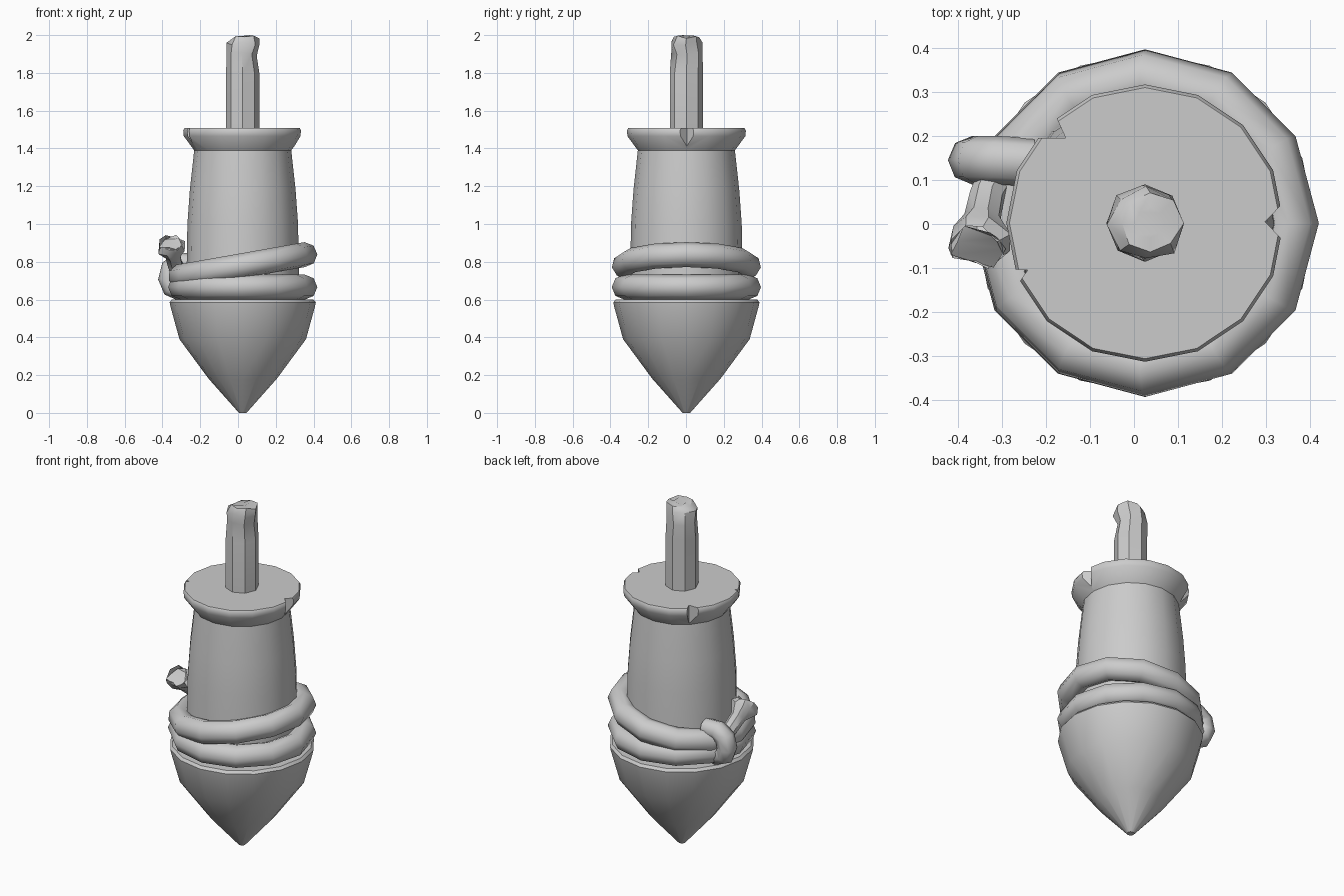
import bpy, bmesh, random
from math import sin, cos, pi, radians
from mathutils import Vector

random.seed(4)
AXIS = Vector((0.025, 0.002, 0))

if "Cube" in bpy.data.objects:
    bpy.data.objects.remove(bpy.data.objects["Cube"])

mat = bpy.data.materials.new("plain grey")
mat.use_nodes = True
mat.diffuse_color = (0.6, 0.6, 0.6, 1)
mat.node_tree.nodes["Principled BSDF"].inputs["Base Color"].default_value = (0.6, 0.6, 0.6, 1)


def finish(obj, angle):
    """Give the material and smooth shading with sharp edges kept."""
    obj.data.materials.clear()
    obj.data.materials.append(mat)
    bpy.ops.object.select_all(action="DESELECT")
    obj.select_set(True)
    bpy.context.view_layer.objects.active = obj
    bpy.ops.object.shade_smooth_by_angle(angle=radians(angle))
    return obj


def mesh_object(name, bm):
    bmesh.ops.recalc_face_normals(bm, faces=bm.faces)
    mesh = bpy.data.meshes.new(name)
    bm.to_mesh(mesh)
    bm.free()
    obj = bpy.data.objects.new(name, mesh)
    bpy.context.collection.objects.link(obj)
    return obj


def loft(name, rings, sides, jitter=None):
    """Stack rings of (radius, z, x shift, y shift) and cap both ends."""
    bm = bmesh.new()
    loops = []
    for i, (r, z, dx, dy) in enumerate(rings):
        j = jitter[i] if jitter else 0
        loop = []
        for k in range(sides):
            a = 2 * pi * k / sides
            rr = r * (1 + random.uniform(-j, j))
            zz = z + random.uniform(-j, j) * 0.1
            loop.append(bm.verts.new(AXIS + Vector((dx + rr * cos(a), dy + rr * sin(a), zz))))
        loops.append(loop)
    for lo, hi in zip(loops, loops[1:]):
        for k in range(sides):
            n = (k + 1) % sides
            bm.faces.new((lo[k], lo[n], hi[n], hi[k]))
    bm.faces.new(loops[0][::-1])
    bm.faces.new(loops[-1])
    return mesh_object(name, bm)


def tube(name, points, radius, cyclic=False, radii=None):
    """Sweep a round rope along the points."""
    curve = bpy.data.curves.new(name, "CURVE")
    curve.dimensions = "3D"
    curve.bevel_depth = radius
    curve.bevel_resolution = 2
    curve.use_fill_caps = not cyclic
    spline = curve.splines.new("POLY")
    spline.points.add(len(points) - 1)
    for i, (p, q) in enumerate(zip(spline.points, points)):
        p.co = (*q, 1)
        p.radius = radii[i] if radii else 1
    spline.use_cyclic_u = cyclic
    obj = bpy.data.objects.new(name, curve)
    bpy.context.collection.objects.link(obj)
    bpy.ops.object.select_all(action="DESELECT")
    obj.select_set(True)
    bpy.context.view_layer.objects.active = obj
    bpy.ops.object.convert(target="MESH")
    return finish(bpy.context.object, 60)


# Pointed lower bowl
bowl = [(0.02, 0), (0.18, 0.18), (0.335, 0.39), (0.383, 0.565), (0.387, 0.585), (0.375, 0.6)]
finish(loft("pointed_bowl", [(r, z, 0, 0) for r, z in bowl], 16), 40)

# Upper body with flared rim
body = [(0.3, 0.58), (0.293, 1.0), (0.28, 1.18), (0.257, 1.39),
        (0.312, 1.465), (0.315, 1.495), (0.308, 1.507)]
upper = loft("upper_body", [(r, z, 0, 0) for r, z in body], 16)

# Chips broken out of the rim
chips = [
    [(-0.155, 0.195), (-0.26, 0.195), (-0.26, 0.32), (-0.18, 0.25)],
    [(0.298, 0.005), (0.37, 0.08), (0.37, -0.07)],
    [(-0.242, -0.105), (-0.34, -0.1), (-0.3, -0.19)],
]
for outline in chips:
    bm = bmesh.new()
    base = bm.faces.new([bm.verts.new((x, y, 1.38)) for x, y in outline])
    new = bmesh.ops.extrude_face_region(bm, geom=[base])["geom"]
    bmesh.ops.translate(bm, vec=(0, 0, 0.25),
                        verts=[v for v in new if isinstance(v, bmesh.types.BMVert)])
    cutter = mesh_object("rim_chip_cutter", bm)
    cutter.hide_render = True
    mod = upper.modifiers.new("chip", "BOOLEAN")
    mod.operation = "DIFFERENCE"
    mod.solver = "EXACT"
    mod.object = cutter
    bpy.context.view_layer.objects.active = upper
    bpy.ops.object.modifier_apply(modifier=mod.name)
    bpy.data.objects.remove(cutter)
finish(upper, 40)

# Stick with a rough broken tip
stick = [(0.088, 1.48, 0, 0), (0.088, 1.8, 0, 0), (0.08, 1.9, -0.006, 0.004),
         (0.084, 1.955, 0.002, -0.004), (0.072, 1.985, 0.012, 0), (0.035, 1.99, 0.012, 0)]
finish(loft("broken_stick", stick, 8, [0, 0, 0.1, 0.1, 0.12, 0.1]), 40)


# Two rope coils, the upper one tilted
def coil(name, z, tilt):
    points = []
    for k in range(12):
        a = 2 * pi * k / 12
        points.append(AXIS + Vector((0.329 * cos(a), 0.329 * sin(a), z + tilt * cos(a))))
    tube(name, points, 0.066, cyclic=True)


coil("lower_rope_coil", 0.666, 0)
coil("upper_rope_coil", 0.78, 0.058)

# Rope loop tied over both coils
tube("rope_knot_loop",
     [(-0.23, 0.14, 0.79), (-0.31, 0.145, 0.795), (-0.355, 0.145, 0.765), (-0.368, 0.145, 0.71),
      (-0.35, 0.14, 0.665), (-0.3, 0.13, 0.645), (-0.23, 0.12, 0.65)], 0.055)

# Loose rope end with a frayed flare
end = tube("frayed_rope_end",
           [(-0.31, 0.11, 0.73), (-0.335, 0.06, 0.79), (-0.345, 0.01, 0.835),
            (-0.352, -0.03, 0.875), (-0.355, -0.05, 0.9)],
           0.045, radii=[1, 0.9, 0.95, 1.5, 1.25])
for v in end.data.vertices:
    if v.co.z > 0.83 and v.co.y < 0.01:
        v.co += Vector([random.uniform(-0.012, 0.012) for _ in range(3)])
finish(end, 35)
